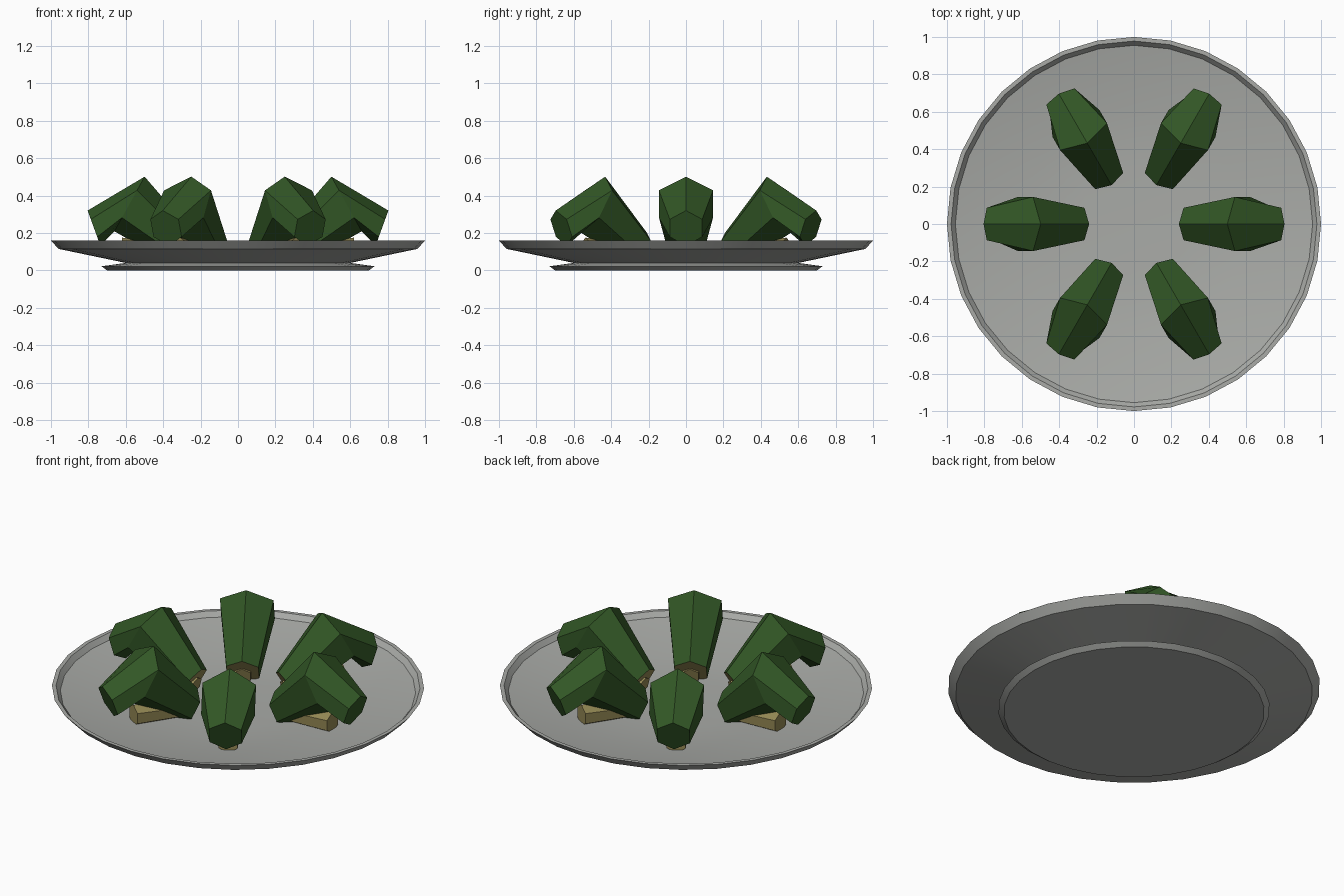
import bpy, bmesh, math
from mathutils import Matrix

if "Cube" in bpy.data.objects:
    bpy.data.objects.remove(bpy.data.objects["Cube"])


def material(name, rgb):
    m = bpy.data.materials.new(name)
    m.diffuse_color = (*rgb, 1)
    m.use_nodes = True
    m.node_tree.nodes["Principled BSDF"].inputs["Base Color"].default_value = m.diffuse_color
    return m


GREY = material("plate_grey", (0.40, 0.41, 0.39))
GREEN = material("leaf_green", (0.032, 0.095, 0.019))
BEIGE = material("filling_beige", (0.30, 0.25, 0.09))


def finish(name, bm, mats):
    bmesh.ops.recalc_face_normals(bm, faces=bm.faces)
    me = bpy.data.meshes.new(name)
    bm.to_mesh(me)
    bm.free()
    for m in mats:
        me.materials.append(m)
    ob = bpy.data.objects.new(name, me)
    bpy.context.collection.objects.link(ob)
    return ob


def loft(bm, rings, close=(True, True)):
    """Bridge equal-sided rings of points and cap the ends."""
    vs = [[bm.verts.new(p) for p in r] for r in rings]
    n = len(vs[0])
    for a, b in zip(vs, vs[1:]):
        for i in range(n):
            j = (i + 1) % n
            bm.faces.new((a[i], a[j], b[j], b[i]))
    return [bm.faces.new(r) for r, c in zip((vs[0], vs[-1]), close) if c]


# plate: lathed profile with foot, rim and shallow dish
PROFILE = [(0.70, 0), (0.73, 0.022), (0.60, 0.04), (0.96, 0.115), (1.0, 0.16),
           (0.978, 0.16), (0.955, 0.132), (0.60, 0.07), (0.30, 0.06), (0.05, 0.058)]
bm = bmesh.new()
loft(bm, [[(r * math.cos(k * math.tau / 32), r * math.sin(k * math.tau / 32), z)
           for k in range(32)] for r, z in PROFILE])
plate = finish("plate", bm, [GREY])
bpy.context.view_layer.objects.active = plate
plate.select_set(True)
bpy.ops.object.shade_smooth_by_angle(angle=math.radians(30))
plate.select_set(False)


def hexagon(x, z, radius, tilt):
    """Hexagon in a leaning plane, one corner up; tilt leans the top inwards."""
    pts = []
    for k in range(6):
        a = k * math.tau / 6
        up = radius * math.cos(a)
        pts.append((x - up * math.sin(tilt), radius * math.sin(a),
                    z + up * math.cos(tilt)))
    return pts


# six bent, hexagonal rolls arranged around the dish
for i in range(6):
    spin = Matrix.Rotation(i * math.tau / 6, 4, 'Z')

    bm = bmesh.new()
    caps = loft(bm, [hexagon(0.29, 0.113, 0.10, math.radians(30)),
                     hexagon(0.58, 0.355, 0.167, math.radians(29)),
                     hexagon(0.77, 0.226, 0.10, math.radians(-20))])
    bmesh.ops.inset_individual(bm, faces=[caps[0]], thickness=0.015)
    caps[0].material_index = 1
    bm.transform(spin)
    finish(f"roll_{i + 1}", bm, [GREEN, BEIGE])

    # filling that peeks out at the open end and underneath
    bm = bmesh.new()
    loft(bm, [hexagon(0.275, 0.095, 0.05, math.radians(15)),
              hexagon(0.62, 0.115, 0.06, 0)])
    bm.transform(spin)
    finish(f"filling_{i + 1}", bm, [BEIGE])
